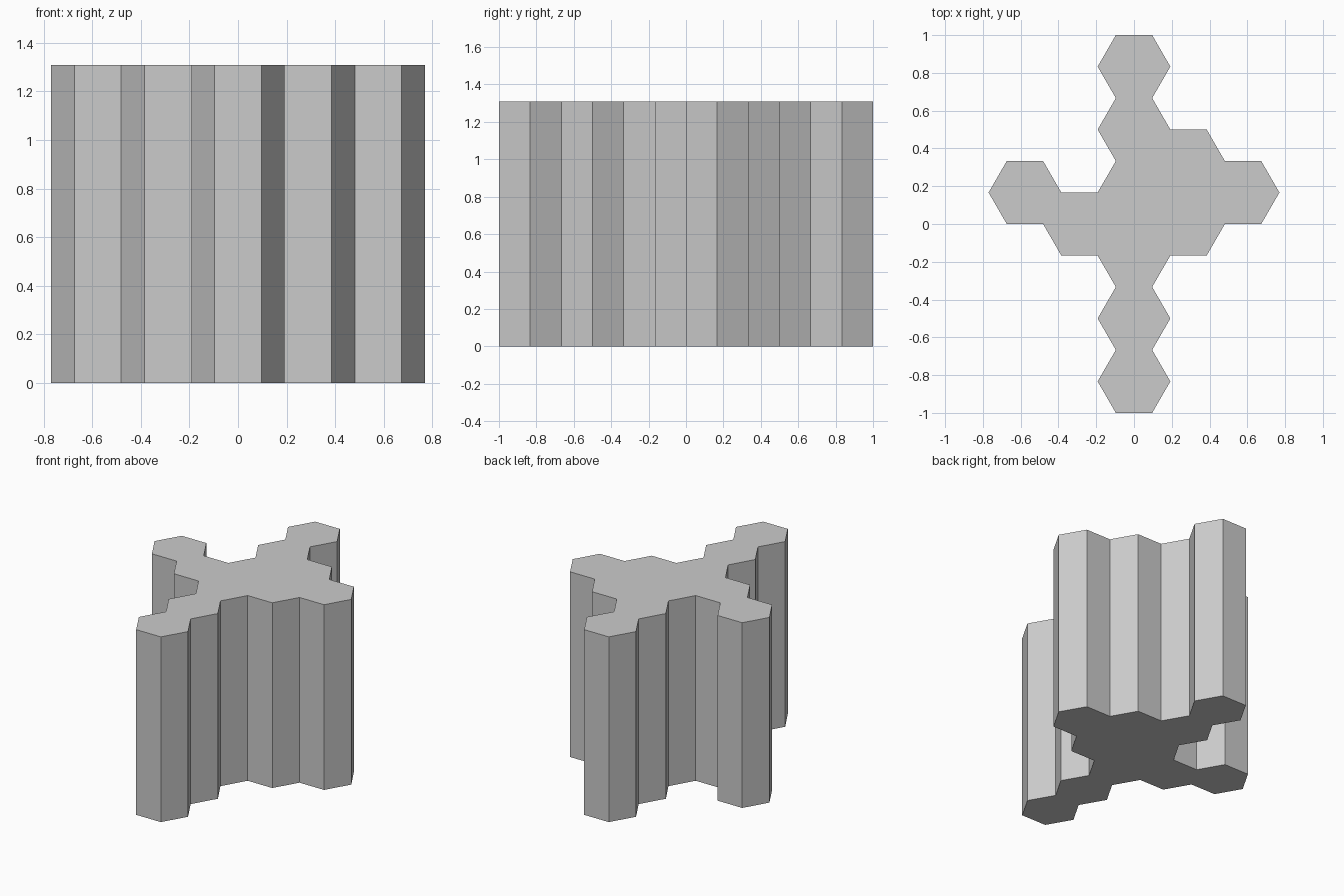
import bpy, bmesh
from math import sqrt, cos, sin, pi

if "Cube" in bpy.data.objects:
    bpy.data.objects.remove(bpy.data.objects["Cube"])

APOTHEM = 1 / 6
R = APOTHEM * 2 / sqrt(3)
HEIGHT = 1.31

# Hexagon cells: column number -> centre heights in units of the apothem
columns = {-2: [1], -1: [0], 0: [-5, -3, -1, 1, 3, 5], 1: [0, 2], 2: [1]}

bm = bmesh.new()
for col, rows in columns.items():
    for row in rows:
        cx, cy = col * 1.5 * R, row * APOTHEM
        bm.faces.new([bm.verts.new((cx + R * cos(k * pi / 3), cy + R * sin(k * pi / 3), 0))
                      for k in range(6)])

# Weld the cells into one flat outline
bmesh.ops.remove_doubles(bm, verts=bm.verts[:], dist=1e-4)
bmesh.ops.dissolve_faces(bm, faces=bm.faces[:], use_verts=False)

# Raise the outline into a closed prism
result = bmesh.ops.extrude_face_region(bm, geom=bm.faces[:])
for v in result["geom"]:
    if isinstance(v, bmesh.types.BMVert):
        v.co.z = HEIGHT
bmesh.ops.recalc_face_normals(bm, faces=bm.faces[:])

mesh = bpy.data.meshes.new("hexagon_cluster")
bm.to_mesh(mesh)
bm.free()
bpy.context.collection.objects.link(bpy.data.objects.new("hexagon_cluster", mesh))
